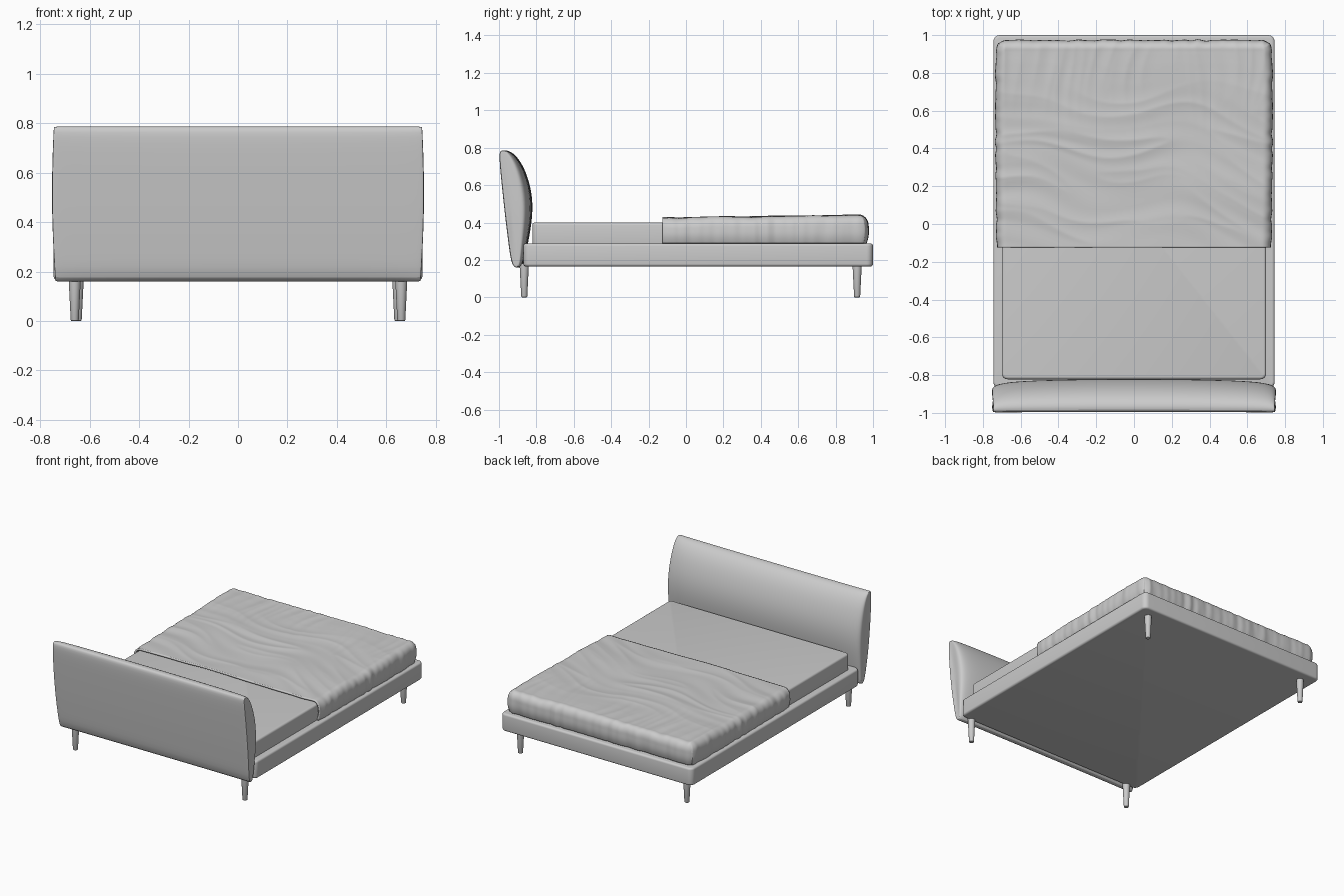
import bpy, bmesh, math
from mathutils import Vector, noise

if "Cube" in bpy.data.objects:
    bpy.data.objects.remove(bpy.data.objects["Cube"])


def finish(name, bm, angle=40):
    bmesh.ops.recalc_face_normals(bm, faces=bm.faces)
    me = bpy.data.meshes.new(name)
    bm.to_mesh(me)
    bm.free()
    ob = bpy.data.objects.new(name, me)
    bpy.context.collection.objects.link(ob)
    bpy.ops.object.select_all(action='DESELECT')
    ob.select_set(True)
    bpy.context.view_layer.objects.active = ob
    bpy.ops.object.shade_smooth_by_angle(angle=math.radians(angle))
    return ob


def soft_box(name, lo, hi, corner, edge):
    """Box with rounded plan corners and softened top and bottom edges."""
    bm = bmesh.new()
    bmesh.ops.create_cube(bm, size=1)
    for v in bm.verts:
        v.co = [(a + b) / 2 + c * (b - a) for a, b, c in zip(lo, hi, v.co)]
    upright = [e for e in bm.edges if abs(e.verts[0].co.z - e.verts[1].co.z) > 0.01]
    bmesh.ops.bevel(bm, geom=upright, offset=corner, segments=6, profile=0.5, affect='EDGES')
    rims = [e for e in bm.edges if abs(e.verts[0].co.z - e.verts[1].co.z) < 1e-5]
    bmesh.ops.bevel(bm, geom=rims, offset=edge, segments=4, profile=0.5, affect='EDGES')
    return finish(name, bm)


# Upholstered base and mattress
soft_box("bed_frame", (-0.745, -0.87, 0.165), (0.745, 1.0, 0.288), 0.035, 0.014)
soft_box("mattress", (-0.70, -0.822, 0.27), (0.70, 0.93, 0.40), 0.03, 0.014)

# Headboard: padded side profile (y, z) lofted across the width
profile = [(-0.932, 0.155), (-0.875, 0.157), (-0.862, 0.20), (-0.838, 0.32), (-0.822, 0.42),
           (-0.819, 0.51), (-0.832, 0.60), (-0.865, 0.695), (-0.905, 0.755), (-0.945, 0.786),
           (-0.988, 0.788), (-1.001, 0.765), (-0.986, 0.61), (-0.966, 0.42), (-0.948, 0.28)]
stations = [(0.0, 1.0, 0), (0.25, 0.99, 0), (0.48, 0.96, 0), (0.64, 0.91, 0), (0.72, 0.82, 0),
            (0.745, 0.72, 0.002), (0.752, 0.62, 0.008), (0.7525, 0.45, 0.03)]
stations = [(-x, s, i) for x, s, i in reversed(stations[1:])] + stations


def back_y(z):
    return -0.93 - 0.072 * (z - 0.155) / 0.61


bm = bmesh.new()
rings = []
for x, s, inset in stations:
    ring = []
    for y, z in profile:
        b = back_y(z)
        zz = z + (0.47 - z) * inset
        wide = 1 - 0.018 * ((z - 0.52) / 0.36) ** 2
        yy = b + (y - b) * s if y > b else y
        ring.append(bm.verts.new((x * wide, yy + inset * 0.3, zz)))
    rings.append(ring)
n = len(profile)
for a, b in zip(rings, rings[1:]):
    for k in range(n):
        bm.faces.new((a[k], a[(k + 1) % n], b[(k + 1) % n], b[k]))
for ring in (rings[0], rings[-1]):
    bm.faces.new(ring)
headboard = finish("headboard", bm, 60)
sub = headboard.modifiers.new("padding", 'SUBSURF')
sub.levels = sub.render_levels = 2

# Tapered round legs
for name, lx, ly in (("front_leg", 0.66, -0.865), ("back_leg", 0.648, 0.915)):
    for side, label in ((-1, "left"), (1, "right")):
        bm = bmesh.new()
        bmesh.ops.create_cone(bm, cap_ends=True, segments=24, radius1=0.016, radius2=0.025, depth=0.18)
        bmesh.ops.translate(bm, verts=bm.verts, vec=(side * lx, ly, 0.09))
        foot = [e for e in bm.edges if all(v.co.z < 0.001 for v in e.verts)]
        bmesh.ops.bevel(bm, geom=foot, offset=0.004, segments=2, profile=0.5, affect='EDGES')
        finish(f"{label}_{name}", bm)

# Blanket: a flat sheet draped over the sides and the foot, with creases
R, HANG = 0.055, 0.075
IX, IY, Y0, TOP = 0.677, 0.918, -0.125, 0.423
REACH = R * math.pi / 2 + HANG
NX, NY = 170, 150


def ridge(x, y, seed):
    return 1 - 2 * abs(noise.noise(Vector((x, y, seed))))


def drape(a, b):
    px, py = max(-IX, min(IX, a)), min(IY, b)
    d = Vector((a - px, b - py))
    dist = max(abs(d.x), abs(d.y))
    out = d.normalized() if dist > 1e-6 else Vector((0, 0))
    ang = min(dist / R, math.pi / 2)
    hang = max(0, dist - R * math.pi / 2) / HANG
    # long creases across the bed near the head, gathers running to the foot
    t = max(0, min(1, (b - 0.45) / 0.45))
    bend = 0.12 * noise.noise(Vector((a * 2, b * 2, 9)))
    across = ridge(a * 1.6, (b + bend + 0.15 * a) * 10, 1.3)
    along = ridge((a + bend) * 13, b * 1.6, 4.1)
    crease = 0.006 * ((1 - t) * across + t * along)
    swell = 0.006 * noise.noise(Vector((a * 3, b * 3, 2))) + 0.012 * max(0, min(1, b / 0.85))
    z = TOP + (swell + crease * 0.8) * math.cos(ang) - R * (1 - math.cos(ang))
    z += swell * math.sin(ang) * (1 - hang)
    z = z + (0.287 - z) * hang
    # vertical folds on the hanging edge
    run = (py if abs(d.x) > abs(d.y) else px) + math.atan2(d.y, abs(d.x)) * 0.06
    fold = 0.007 * noise.noise(Vector((run * 22, z * 2, 7))) * math.sin(ang)
    puff = 0.006 * math.sin(math.pi * hang) - 0.012 * hang
    narrow = 0.006 * min(1, max(0, (0.3 - b) / 0.4))
    p = out * (R * math.sin(ang) + fold + puff - narrow * math.sin(ang))
    return px + p.x, py + p.y, z


bm = bmesh.new()
grid = []
for j in range(NY + 1):
    b = Y0 + (IY + REACH - Y0) * j / NY
    row = []
    for i in range(NX + 1):
        a = (IX + REACH) * (2 * i / NX - 1)
        row.append(bm.verts.new(drape(a, b)))
    grid.append(row)
for j in range(NY):
    for i in range(NX):
        bm.faces.new((grid[j][i], grid[j][i + 1], grid[j + 1][i + 1], grid[j + 1][i]))
blanket = finish("blanket", bm, 60)
thick = blanket.modifiers.new("thickness", 'SOLIDIFY')
thick.thickness = 0.012
thick.offset = -1
